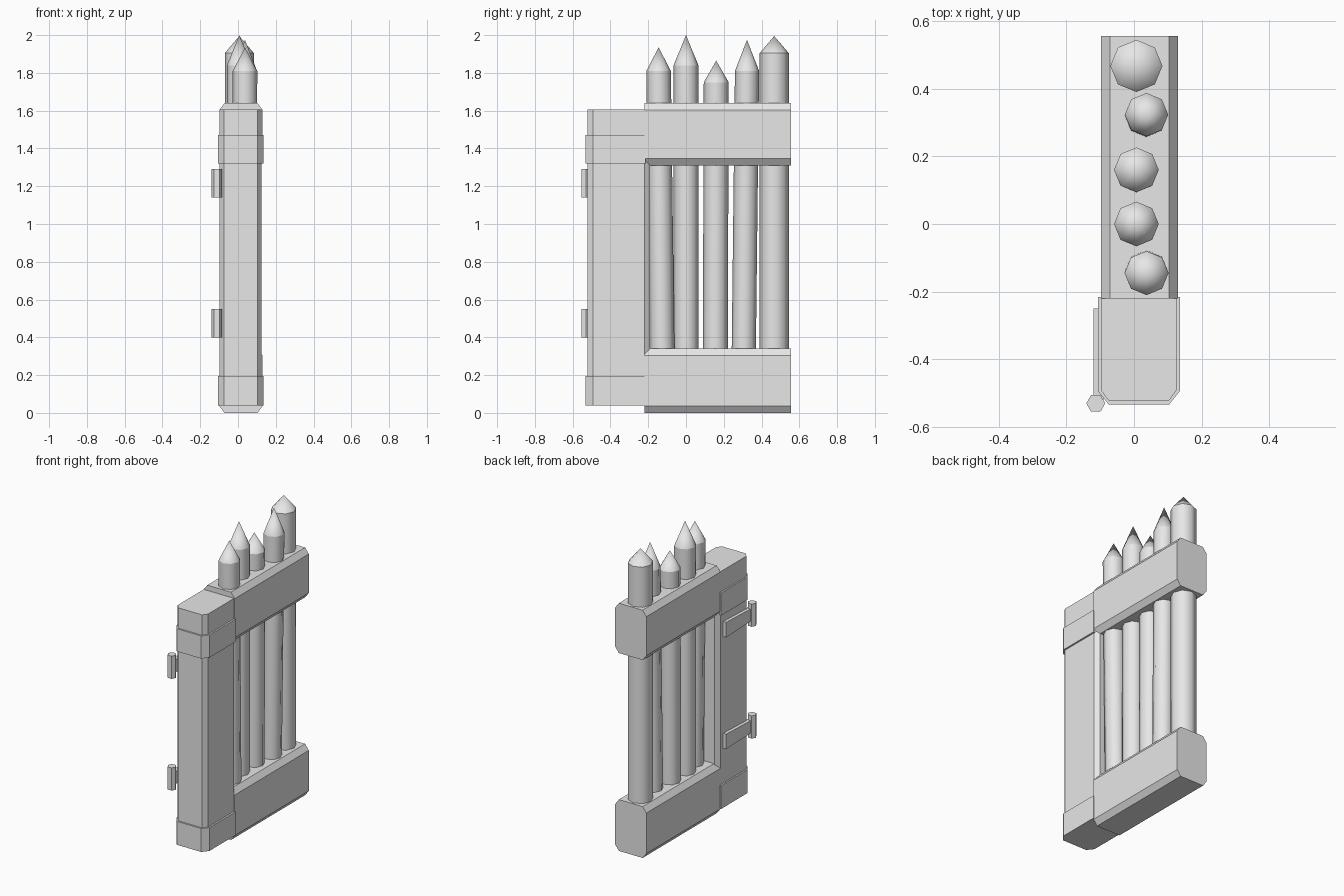
import bpy, bmesh
from math import cos, sin, pi
from mathutils import Vector

if "Cube" in bpy.data.objects:
    bpy.data.objects.remove(bpy.data.objects["Cube"], do_unlink=True)

grey = bpy.data.materials.new("plain grey")
grey.use_nodes = True
COLOUR = (0.8, 0.8, 0.8, 1)
grey.diffuse_color = COLOUR
grey.node_tree.nodes["Principled BSDF"].inputs["Base Color"].default_value = COLOUR


def finish(name, bm):
    bmesh.ops.recalc_face_normals(bm, faces=bm.faces)
    mesh = bpy.data.meshes.new(name)
    bm.to_mesh(mesh)
    bm.free()
    mesh.materials.append(grey)
    obj = bpy.data.objects.new(name, mesh)
    bpy.context.collection.objects.link(obj)
    return obj


def loft(name, rings, smooth=False):
    """Skin a list of point rings; a ring of one point closes to a tip."""
    bm = bmesh.new()
    rows = [[bm.verts.new(p) for p in ring] for ring in rings]
    n = len(rows[0])
    for r, (a, b) in enumerate(zip(rows, rows[1:])):
        for i in range(n):
            j = (i + 1) % n
            quad = [a[i], a[j], b[j], b[i]] if len(b) > 1 else [a[i], a[j], b[0]]
            bm.faces.new(quad).smooth = smooth
        if r:
            for i in range(n):
                bm.edges.get((a[i], a[(i + 1) % n])).smooth = False
    for row in (rows[0], rows[-1]):
        if len(row) > 2:
            bm.faces.new(row)
            for i in range(n):
                bm.edges.get((row[i], row[(i + 1) % n])).smooth = False
    return finish(name, bm)


def chamfered(u0, u1, v0, v1, cu, cv):
    """Eight-sided outline of a rectangle with cut corners."""
    return [(u0 + cu, v0), (u1 - cu, v0), (u1, v0 + cv), (u1, v1 - cv),
            (u1 - cu, v1), (u0 + cu, v1), (u0, v1 - cv), (u0, v0 + cv)]


def upright(name, outline, z0, z1):
    return loft(name, [[(x, y, z) for x, y in outline] for z in (z0, z1)])


# Hinge post with two wrapped bands
upright("post", chamfered(-0.097, 0.125, -0.522, -0.19, 0.022, 0.03), 0.04, 1.605)
band = [(-0.107, -0.215), (-0.107, -0.493), (-0.075, -0.533),
        (0.104, -0.533), (0.136, -0.493), (0.136, -0.215)]
upright("lower_band", band, 0.04, 0.195)
upright("upper_band", band, 1.32, 1.47)

# Horizontal rails with cut long edges
for name, z0, z1 in (("lower_rail", 0, 0.34), ("upper_rail", 1.31, 1.64)):
    outline = chamfered(-0.098, 0.13, z0, z1, 0.027, 0.036)
    loft(name, [[(x, y, z) for x, z in outline] for y in (-0.22, 0.555)])

# Pointed pickets: foot (x, y), top (x, y), radius, shoulder height, tip height
pickets = [
    ((0.035, -0.125), (0.037, -0.145), 0.065, 1.81, 1.935),
    ((0.007, 0.0), (0.007, 0.0), 0.066, 1.84, 2.0),
    ((0.007, 0.155), (0.007, 0.16), 0.066, 1.75, 1.865),
    ((0.03, 0.305), (0.037, 0.323), 0.064, 1.81, 1.975),
    ((0.007, 0.467), (0.007, 0.467), 0.077, 1.905, 1.995),
]
for k, (foot, top, r, shoulder, tip) in enumerate(pickets):
    def ring(c, z):
        return [(c[0] + r * cos(i * pi / 4), c[1] + r * sin(i * pi / 4), z) for i in range(8)]
    loft(f"picket_{k + 1}", [ring(foot, 0.25), ring(top, shoulder), [(*top, tip)]], True)

# Hinges: hexagonal barrel and tapered strap
for name, z in (("lower", 0.475), ("upper", 1.215)):
    hexagon = [(-0.113 + 0.028 * cos(i * pi / 3), -0.53 + 0.028 * sin(i * pi / 3))
               for i in range(6)]
    upright(name + "_hinge_barrel", hexagon, z - 0.075, z + 0.075)
    loft(name + "_hinge_strap",
         [[(-0.119, y, z - h), (-0.09, y, z - h), (-0.09, y, z + h), (-0.119, y, z + h)]
          for y, h in ((-0.25, 0.05), (-0.525, 0.04))])
